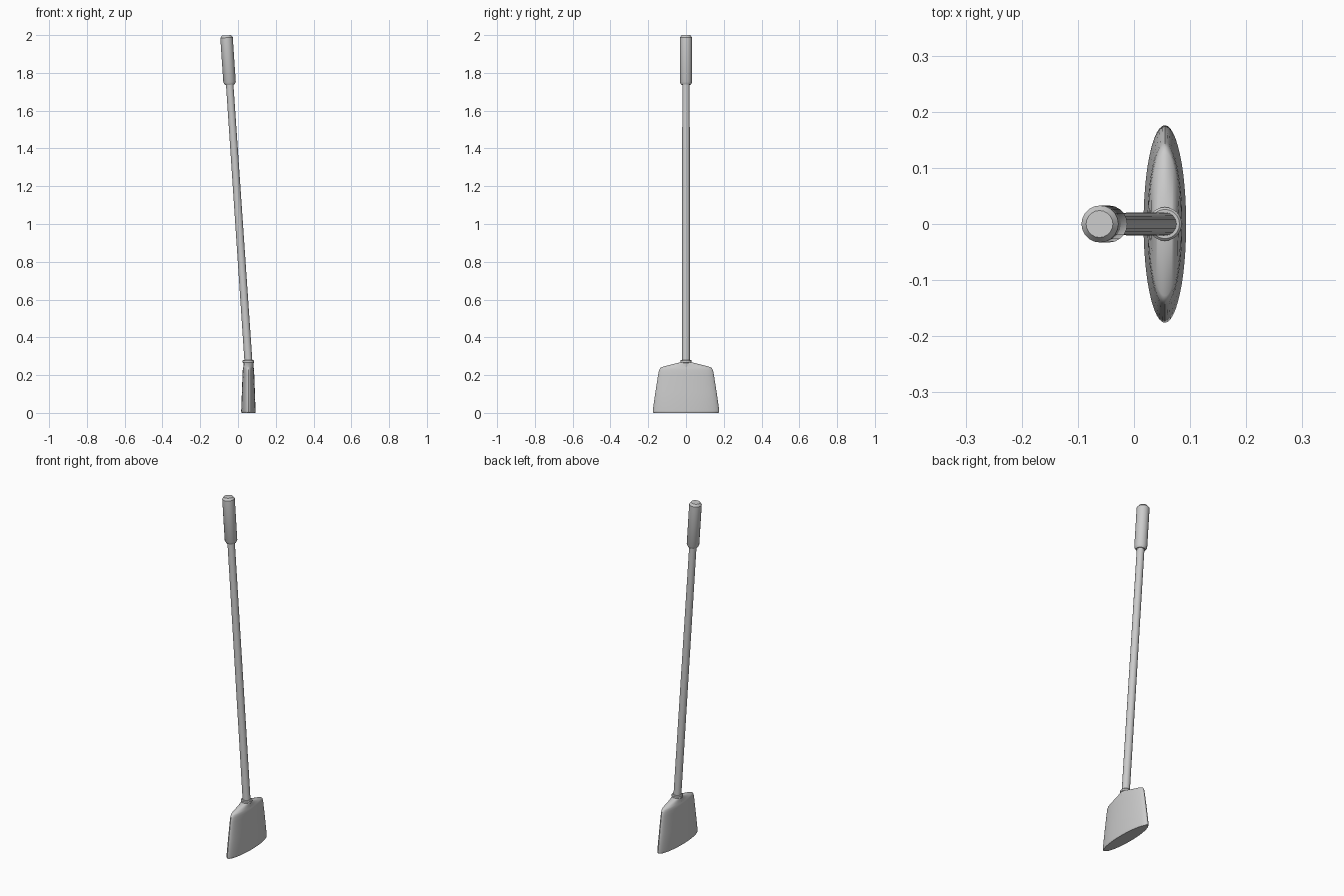
import bpy, bmesh
from math import sin, cos, pi, radians
from mathutils import Vector

if "Cube" in bpy.data.objects:
    bpy.data.objects.remove(bpy.data.objects["Cube"])


def loft(name, rings, n, base=(0, 0, 0), axis=(0, 0, 1)):
    """Skin elliptical rings (height, half_x, half_y) along an axis from base."""
    rot = Vector((0, 0, 1)).rotation_difference(Vector(axis))
    bm = bmesh.new()
    loops = []
    for h, rx, ry in rings:
        loops.append([bm.verts.new(Vector(base) + rot @ Vector(
            (rx * cos(2 * pi * i / n), ry * sin(2 * pi * i / n), h))) for i in range(n)])
    for a, b in zip(loops, loops[1:]):
        for i in range(n):
            j = (i + 1) % n
            bm.faces.new((a[i], a[j], b[j], b[i]))
    bm.faces.new(loops[0][::-1])
    bm.faces.new(loops[-1])
    mesh = bpy.data.meshes.new(name)
    bm.to_mesh(mesh)
    bm.free()
    obj = bpy.data.objects.new(name, mesh)
    bpy.context.collection.objects.link(obj)
    bpy.ops.object.select_all(action='DESELECT')
    obj.select_set(True)
    bpy.context.view_layer.objects.active = obj
    bpy.ops.object.shade_smooth_by_angle(angle=radians(30))
    return obj


# Leaning shaft line
bottom = Vector((0.056, 0, 0.26))
top = Vector((-0.0615, 0, 1.9984))
axis = (top - bottom).normalized()
length = (top - bottom).length
head_x = 0.055

# Flared bristle head with sloping shoulders
loft("broom_head", [
    (0.000, 0.036, 0.170), (0.003, 0.0375, 0.174), (0.012, 0.038, 0.176),
    (0.110, 0.0345, 0.162), (0.205, 0.031, 0.147), (0.225, 0.030, 0.143),
    (0.237, 0.0285, 0.137), (0.243, 0.0265, 0.128),
    (0.268, 0.025, 0.030)], 48, (head_x, 0, 0))

# Collar where the shaft enters the head
loft("collar", [(0.240, 0.027, 0.027), (0.264, 0.027, 0.027),
                (0.267, 0.030, 0.030), (0.277, 0.030, 0.030),
                (0.281, 0.026, 0.026)], 24, (head_x, 0, 0))

# Long shaft
loft("shaft", [(0, 0.021, 0.021), (length - 0.1, 0.0195, 0.0195)], 16, bottom, axis)

# Grip with chamfered ends
loft("grip", [(length - 0.262, 0.025, 0.025), (length - 0.248, 0.033, 0.033),
              (length - 0.012, 0.033, 0.033), (length, 0.024, 0.024)], 20, bottom, axis)
